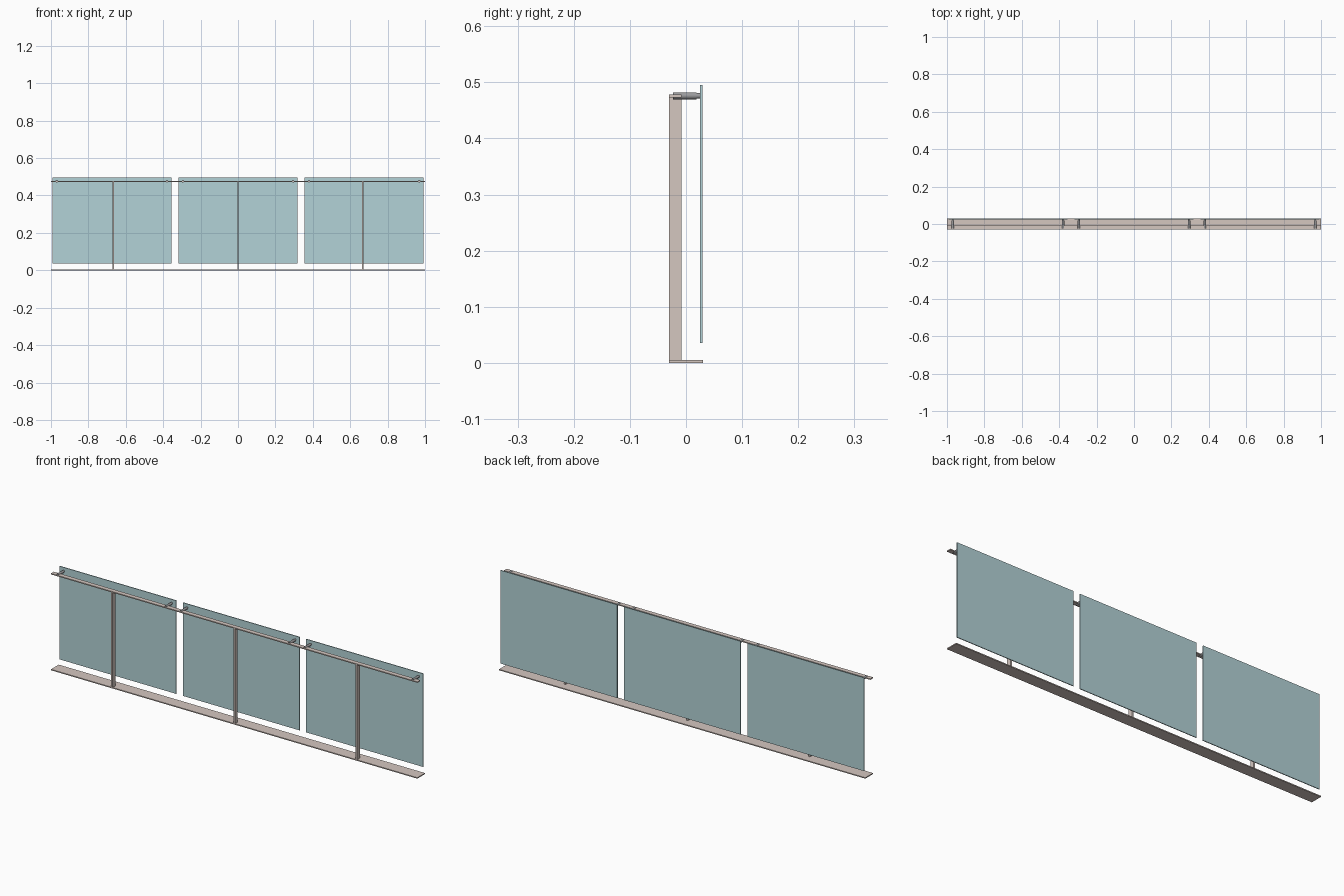
import bpy, math

if "Cube" in bpy.data.objects:
    bpy.data.objects.remove(bpy.data.objects["Cube"])


def material(name, rgb):
    m = bpy.data.materials.new(name)
    m.diffuse_color = (*rgb, 1)
    m.use_nodes = True
    m.node_tree.nodes["Principled BSDF"].inputs["Base Color"].default_value = m.diffuse_color
    return m


metal = material("warm_metal", (0.66, 0.57, 0.53))
glass = material("tinted_glass", (0.45, 0.65, 0.68))
steel = material("dark_steel", (0.33, 0.33, 0.34))


def box(name, x, y, z, mat):
    """Box from (min, max) ranges on each axis."""
    bpy.ops.mesh.primitive_cube_add(size=1, location=[sum(r) / 2 for r in (x, y, z)])
    o = bpy.context.object
    o.name = name
    o.scale = [r[1] - r[0] for r in (x, y, z)]
    bpy.ops.object.transform_apply(location=False, rotation=False, scale=True)
    o.data.materials.append(mat)


def rod(name, x, y, z, radius, mat):
    """Cylinder lying along y."""
    bpy.ops.mesh.primitive_cylinder_add(
        vertices=24, radius=radius, depth=y[1] - y[0],
        location=(x, sum(y) / 2, z), rotation=(math.pi / 2, 0, 0))
    o = bpy.context.object
    o.name = name
    o.data.materials.append(mat)
    bpy.ops.object.shade_smooth_by_angle()


# Base plate and flat top rail
box("base_plate", (-1, 1), (-0.03, 0.03), (0, 0.005), metal)
box("top_rail", (-1, 1), (-0.03, -0.008), (0.473, 0.478), metal)

for i in (-1, 0, 1):
    # Flat-bar post
    px = i * 0.667
    box("post", (px - 0.004, px + 0.004), (-0.03, -0.008), (0.005, 0.473), metal)

    # Glass panel hung behind the rail
    cx = i * 0.674
    box("glass_panel", (cx - 0.319, cx + 0.319), (0.025, 0.029), (0.035, 0.495), glass)

    # Standoff fixings near the panel's upper corners
    for s in (-1, 1):
        fx = cx + s * 0.295
        rod("standoff", fx, (-0.023, 0.019), 0.476, 0.0062, steel)
        rod("standoff_washer", fx, (0.018, 0.025), 0.476, 0.005, steel)
